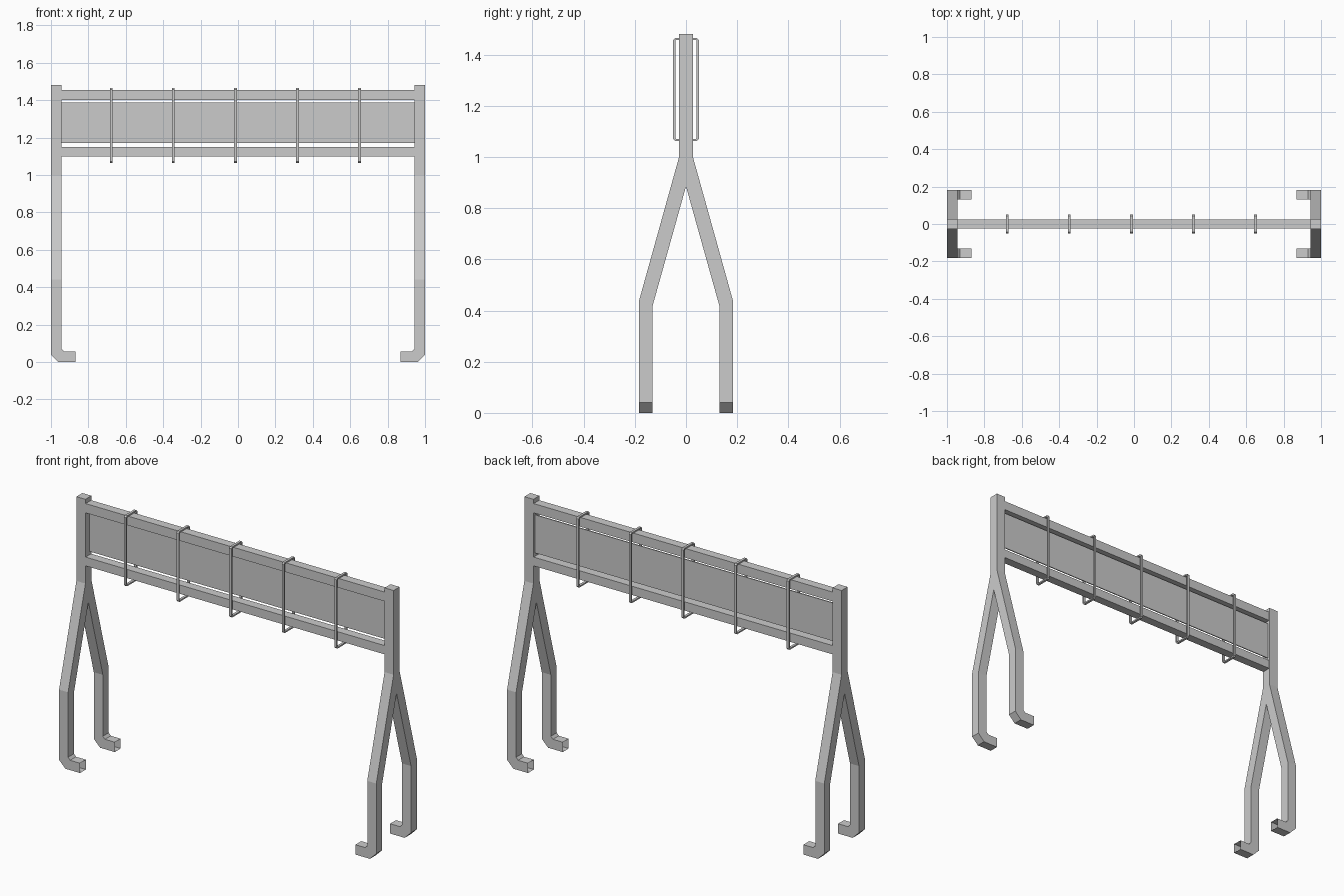
import bpy, bmesh

if "Cube" in bpy.data.objects:
    bpy.data.objects.remove(bpy.data.objects["Cube"])


def make_object(name, bm):
    bmesh.ops.recalc_face_normals(bm, faces=bm.faces[:])
    me = bpy.data.meshes.new(name)
    bm.to_mesh(me)
    bm.free()
    ob = bpy.data.objects.new(name, me)
    bpy.context.collection.objects.link(ob)
    return ob


def box(name, x0, x1, y0, y1, z0, z1):
    bm = bmesh.new()
    bmesh.ops.create_cube(bm, size=1)
    for v in bm.verts:
        v.co = ((x0 + x1) / 2 + v.co.x * (x1 - x0),
                (y0 + y1) / 2 + v.co.y * (y1 - y0),
                (z0 + z1) / 2 + v.co.z * (z1 - z0))
    return make_object(name, bm)


# Forked end frame: quarter of the bent square tube, mirrored in x and y
YI, YO = 0.13, 0.183
XI, XO = 0.943, 1.0


def foot_ring(xo, zo, xi, zi):
    return [(xo, YI, zo), (xo, YO, zo), (xi, YO, zi), (xi, YI, zi)]


def leg_ring(yi, zi, yo, zo):
    return [(XO, yi, zi), (XO, yo, zo), (XI, yo, zo), (XI, yi, zi)]


rings = [
    foot_ring(0.868, 0.0, 0.868, 0.056),   # open tube end
    foot_ring(0.96, 0.0, 0.93, 0.056),
    foot_ring(XO, 0.04, XI, 0.07),
    leg_ring(YI, 0.42, YO, 0.44),
    leg_ring(0.0, 0.885, 0.027, 1.0),      # fork
    leg_ring(0.0, 1.48, 0.027, 1.48),      # post top
]
bm = bmesh.new()
vr = [[bm.verts.new(p) for p in r] for r in rings]
for i, (a, b) in enumerate(zip(vr, vr[1:])):
    for k in range(4):
        if i == 4 and k == 3:
            continue                       # inner wall on the mirror plane
        n = (k + 1) % 4
        bm.faces.new((a[k], a[n], b[n], b[k]))
bm.faces.new(vr[-1])
frame = make_object("end_frames", bm)
mir = frame.modifiers.new("mirror", 'MIRROR')
mir.use_axis = (True, True, False)
mir.merge_threshold = 0.0005

# Rails and sign panel between the posts
box("top_rail", -XI, XI, -0.025, 0.025, 1.402, 1.455)
box("bottom_rail", -XI, XI, -0.025, 0.025, 1.10, 1.15)
box("panel", -XI, XI, 0.008, 0.014, 1.17, 1.387)


# Thin rectangular hoops round both rails
def loop_points(y, z0, z1, c):
    return [(-y + c, z0), (y - c, z0), (y, z0 + c), (y, z1 - c),
            (y - c, z1), (-y + c, z1), (-y, z1 - c), (-y, z0 + c)]


def hoop(name, x, w=0.007, t=0.008):
    outer = loop_points(0.05, 1.063, 1.465, 0.008)
    inner = loop_points(0.05 - t, 1.063 + t, 1.465 - t, 0.003)
    bm = bmesh.new()
    loops = [[bm.verts.new((x + s, y, z)) for y, z in pts]
             for s, pts in ((-w, outer), (w, outer), (w, inner), (-w, inner))]
    for a, b in zip(loops, loops[1:] + loops[:1]):
        for k in range(8):
            n = (k + 1) % 8
            bm.faces.new((a[k], a[n], b[n], b[k]))
    return make_object(name, bm)


for i in range(5):
    hoop(f"hoop_{i + 1}", -0.677 + i * 0.3317)
